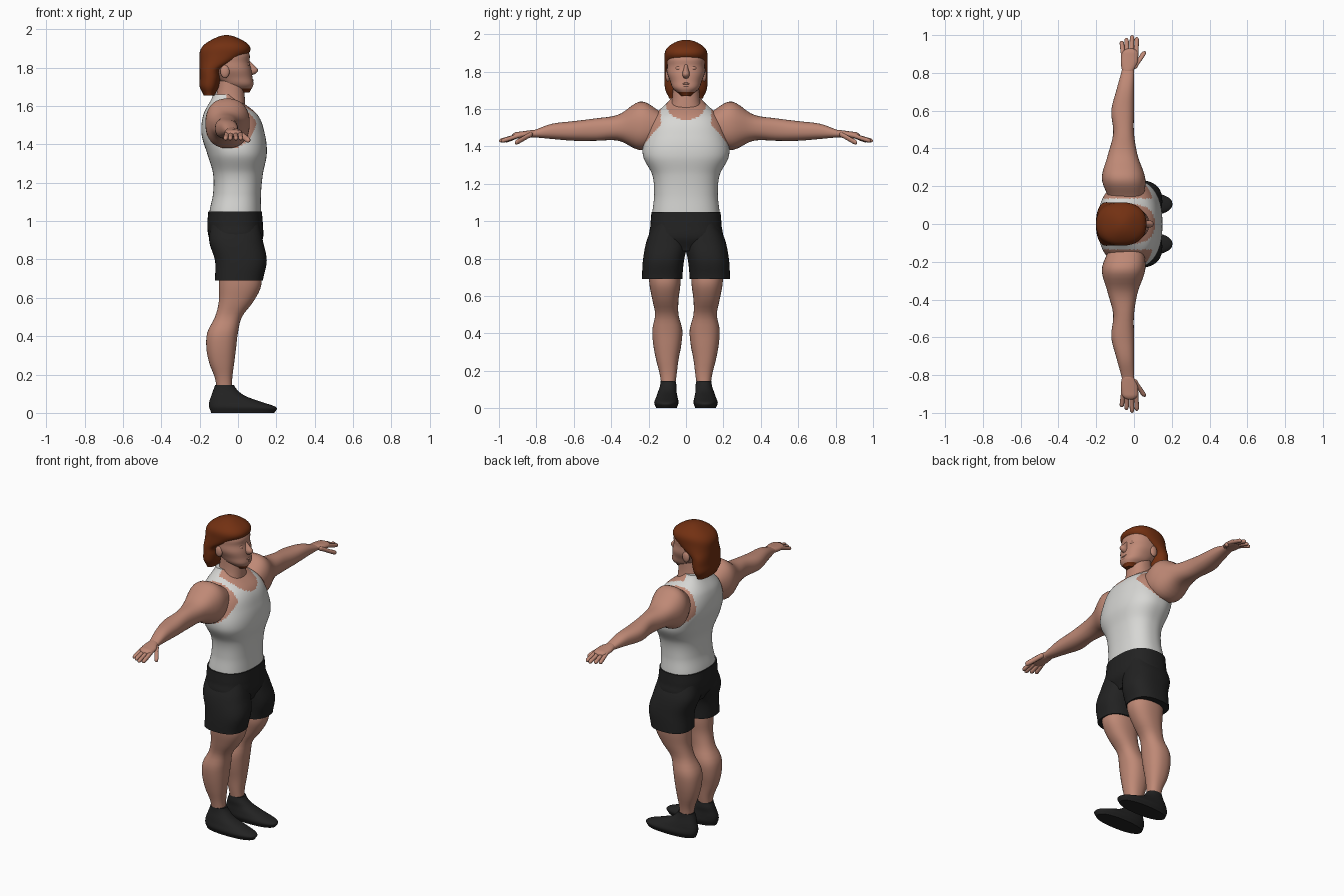
import bpy
from math import cos, sin, pi, sqrt, radians, copysign
from mathutils import Vector

cube = bpy.data.objects.get("Cube")
if cube:
    bpy.data.objects.remove(cube)


def material(name, *color):
    mat = bpy.data.materials.new(name)
    mat.use_nodes = True
    mat.diffuse_color = (*color, 1)
    shader = mat.node_tree.nodes["Principled BSDF"]
    shader.inputs["Base Color"].default_value = (*color, 1)
    return mat


skin = material("skin", .52, .25, .18)
white = material("white cotton", .68, .68, .66)
black = material("black cloth", .016, .016, .016)
hair_brown = material("red brown hair", .17, .03, .006)


def sample(profile, t):
    """Smooth curve through evenly spaced values, read at t from start to end."""
    last = len(profile) - 1
    place = t * last
    index = max(0, min(int(place), last - 1))
    before, start, end, after = (profile[max(0, min(last, index + step))]
                                 for step in (-1, 0, 1, 2))
    t = place - index
    slope_in, slope_out = (end - before) / 2, (after - start) / 2
    bend = end - start
    return (start + t * slope_in
            + t * t * (3 * bend - 2 * slope_in - slope_out)
            + t ** 3 * (slope_in + slope_out - 2 * bend))


def dome(t, length):
    """Shrink factor that rounds off an end."""
    if t >= length:
        return 1
    return max(.02, sqrt(1 - (1 - t / length) ** 2))


def loft(name, materials, span, back, front, right=None, left=None, along="z",
         power=2.3, rounded=(0, 0), mirror=False, segments=40, rings=40, rule=None):
    """Rounded cross-sections along an axis, each bounded by four profiles.
    Along y, the last two profiles are the underside and the top."""
    right = right or [-value for value in left]
    verts, faces = [], []
    for ring in range(rings + 1):
        t = (1 - cos(pi * ring / rings)) / 2
        height = span[0] + t * (span[1] - span[0])
        shrink = dome(t, rounded[0]) * dome(1 - t, rounded[1])
        low_a, high_a, low_b, high_b = (sample(p, t) for p in (back, front, right, left))
        for k in range(segments):
            angle = 2 * pi * k / segments
            u, v = (copysign(abs(w) ** (2 / power), w) * shrink
                    for w in (cos(angle), sin(angle)))
            a = (low_a + high_a + u * (high_a - low_a)) / 2
            b = (low_b + high_b + v * (high_b - low_b)) / 2
            verts.append(Vector((a, b, height) if along == "z" else (a, height, b)))

    for ring in range(rings):
        base = ring * segments
        for k in range(segments):
            n = (k + 1) % segments
            faces.append([base + k, base + n, base + segments + n, base + segments + k])
    bottom = list(range(segments))
    faces += [bottom[::-1], [rings * segments + k for k in bottom]]
    if along == "y":
        faces = [face[::-1] for face in faces]

    mesh = bpy.data.meshes.new(name)
    mesh.from_pydata(verts, [], faces)
    for mat in materials:
        mesh.materials.append(mat)
    if rule:
        for face in mesh.polygons:
            face.material_index = int(rule(*face.center))
    mesh.shade_smooth()
    mesh.set_sharp_from_angle(angle=radians(50))
    obj = bpy.data.objects.new(name, mesh)
    bpy.context.collection.objects.link(obj)
    if mirror:
        modifier = obj.modifiers.new("other side", "MIRROR")
        modifier.use_axis = (False, True, False)
        modifier.use_mirror_merge = False


def blob(name, center, radius, mirror=False):
    """Small ellipsoid of skin."""
    bounds = [([c - r], [c + r]) for c, r in zip(center, radius)]
    span = [edge[0] for edge in bounds[2]]
    loft(name, [skin], span, *bounds[0], *bounds[1], power=2, rounded=(.5, .5),
         mirror=mirror, segments=20, rings=14)


def finger(name, start, end, radius):
    """Round-tipped rod from knuckle to tip."""
    (x, y, z), (tip_x, tip_y, tip_z) = start, end
    loft(name, [skin], (y, tip_y),
         [x - radius, tip_x - radius], [x + radius, tip_x + radius],
         [z - radius, tip_z - radius], [z + radius, tip_z + radius],
         along="y", rounded=(.1, .15), mirror=True, segments=14, rings=16)


# Vest with skin showing through the armholes and the neckline
def bare_skin(x, y, z):
    armhole = Vector(((x + .045) / .14, (z - 1.53) / .15)).length < 1 and abs(y) > .135
    neckline = Vector((y / .11, (z - 1.64) / .1)).length < 1 and x > -.06
    return armhole or neckline


loft("vest", [white, skin], (1.04, 1.66),
     back=[-.15, -.13, -.13, -.16, -.19, -.18, -.13],
     front=[.12, .12, .13, .15, .14, .1, -.02],
     left=[.18, .17, .18, .23, .22, .18, .08],
     power=2.4, segments=112, rings=90, rule=bare_skin)

# Shorts
loft("shorts_waist", [black], (.84, 1.05),
     back=[-.11, -.15, -.16, -.155], front=[.1, .13, .13, .125],
     left=[.1, .19, .19, .185], power=2.5)
loft("shorts_leg", [black], (.69, 1),
     back=[-.12, -.12, -.15, -.14], front=[.13, .15, .13, .11],
     right=[.02, .01, -.01, .01], left=[.235, .23, .21, .17], power=2.5, mirror=True)

# Legs with calves, then shoes
loft("leg", [skin], (.1, .74),
     back=[-.11, -.12, -.15, -.165, -.16, -.12, -.1, -.1, -.1],
     front=[-.03, -.03, -.02, -.01, 0, .02, .08, .12, .12],
     right=[.06, .05, .04, .025, .02, .04, .04, .03, .03],
     left=[.13, .14, .16, .175, .18, .165, .18, .195, .2], mirror=True)
loft("shoe", [black], (0, .145),
     back=[-.14, -.15, -.15, -.14, -.13, -.12],
     front=[.19, .2, .12, .04, 0, -.02],
     right=[.05, .04, .045, .05, .05, .055],
     left=[.16, .17, .16, .15, .14, .135], mirror=True)

# Arms from deltoid to wrist
loft("arm", [skin], (.12, .84),
     back=[-.13, -.17, -.14, -.11, -.12, -.09, -.06],
     front=[.05, .06, .02, 0, 0, 0, 0],
     right=[1.43, 1.38, 1.43, 1.43, 1.43, 1.44, 1.45],
     left=[1.58, 1.64, 1.57, 1.55, 1.535, 1.52, 1.48], along="y", mirror=True)

# Hands
loft("palm", [skin], (.79, .93),
     back=[-.06, -.07, -.06], front=[-.01, .02, .02],
     right=[1.45, 1.44], left=[1.49, 1.475],
     along="y", rounded=(.2, .2), mirror=True, segments=24)
finger("thumb", (0, .82, 1.465), (.055, .915, 1.42), .014)
for name, knuckle, tip, reach in (("index_finger", .01, .015, .99),
                                  ("middle_finger", -.014, -.01, 1),
                                  ("ring_finger", -.035, -.04, .985),
                                  ("little_finger", -.055, -.065, .97)):
    finger(name, (knuckle, .87, 1.463), (tip, reach, 1.43), .012)

# Neck and head, with a small beard under the chin
loft("neck", [skin], (1.55, 1.75), back=[-.13, -.1], front=[.04, .03], left=[.1, .075, .07])
loft("head", [skin, hair_brown], (1.67, 1.95),
     back=[-.05, -.08, -.12, -.15, -.16, -.16, -.14, -.08],
     front=[.06, .08, .075, .07, .06, .06, .03, -.04],
     left=[.03, .07, .085, .1, .1, .1, .08, .03],
     rule=lambda x, y, z: z < 1.693 and x > -.01)

# Face
loft("nose", [skin], (1.76, 1.845), back=[.03, .03], front=[.09, .105, .08, .055],
     left=[.015, .02, .012, .01], rounded=(.2, 0), segments=20, rings=16)
for name, level in (("upper_lip", 1.735), ("lower_lip", 1.72)):
    blob(name, (.07, 0, level), (.012, .025, .007))
blob("eyelid", (.045, .037, 1.817), (.015, .019, .013), mirror=True)
blob("ear", (-.068, .097, 1.78), (.024, .013, .034), mirror=True)

# Hair, long at the nape and swept over the brow
loft("hair", [hair_brown], (1.655, 1.97),
     back=[-.18, -.2, -.2, -.2, -.2, -.2, -.19, -.16],
     front=[-.12, -.1, -.09, -.08, 0, .06, .07, .04],
     left=[.09, .11, .115, .115, .115, .115, .12, .11],
     rounded=(0, .3), segments=56)
